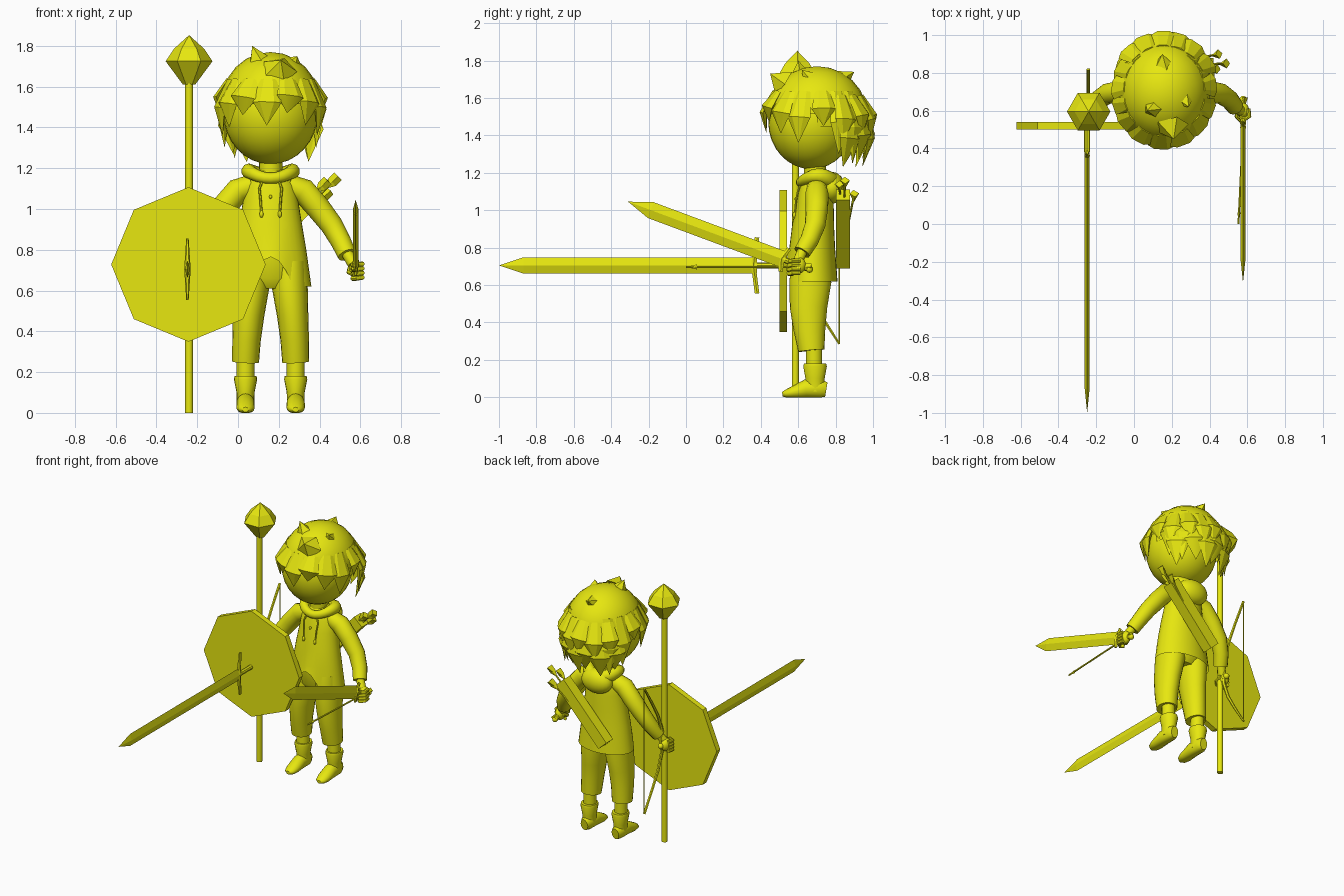
import bpy
import bmesh
import math
import random
from mathutils import Vector, Matrix

random.seed(4)
default_cube = bpy.data.objects.get("Cube")
if default_cube:
    bpy.data.objects.remove(default_cube, do_unlink=True)

yellow = bpy.data.materials.new("yellow")
yellow.use_nodes = True
yellow.diffuse_color = (0.8, 0.8, 0.005, 1)
yellow.node_tree.nodes["Principled BSDF"].inputs["Base Color"].default_value = yellow.diffuse_color

BODY_X = 0.16
AXIS_X, AXIS_Y, AXIS_Z = Vector((1, 0, 0)), Vector((0, 1, 0)), Vector((0, 0, 1))


def finish(name, bm, smooth_angle=40):
    """Turn a bmesh into a named, shaded object."""
    bmesh.ops.remove_doubles(bm, verts=bm.verts, dist=0.0002)
    bmesh.ops.recalc_face_normals(bm, faces=bm.faces)
    mesh = bpy.data.meshes.new(name)
    bm.to_mesh(mesh)
    bm.free()
    mesh.materials.append(yellow)
    obj = bpy.data.objects.new(name, mesh)
    bpy.context.collection.objects.link(obj)
    if smooth_angle:
        bpy.ops.object.select_all(action="DESELECT")
        obj.select_set(True)
        bpy.context.view_layer.objects.active = obj
        bpy.ops.object.shade_smooth_by_angle(angle=math.radians(smooth_angle))
    return obj


def loft(name, stations, sides=16, ref=AXIS_X, closed=False, capped=True, angle=40, adjust=None):
    """Skin elliptical rings; a station is (centre, radius along ref, other radius)."""
    bm = bmesh.new()
    centres = [Vector(station[0]) for station in stations]
    count = len(centres)
    rings = []
    for i, (_, wide, deep) in enumerate(stations):
        if closed:
            tangent = centres[(i + 1) % count] - centres[i - 1]
        else:
            tangent = centres[min(i + 1, count - 1)] - centres[max(i - 1, 0)]
        tangent.normalize()
        u = (ref - tangent * ref.dot(tangent)).normalized()
        v = tangent.cross(u)
        ring = []
        for k in range(sides):
            turn = math.tau * k / sides
            ring.append(bm.verts.new(centres[i] + u * wide * math.cos(turn) + v * deep * math.sin(turn)))
        rings.append(ring)
    for i in range(count if closed else count - 1):
        low, high = rings[i], rings[(i + 1) % count]
        for k in range(sides):
            n = (k + 1) % sides
            bm.faces.new((low[k], low[n], high[n], high[k]))
    if capped and not closed:
        bm.faces.new(rings[0])
        bm.faces.new(rings[-1])
    if adjust:
        adjust(rings)
    return finish(name, bm, angle)


def tube(name, points, radius, sides=8, ref=AXIS_X):
    return loft(name, [(p, radius, radius) for p in points], sides, ref)


def ellipsoid(name, centre, radii, segments=32, keep=None):
    bm = bmesh.new()
    bmesh.ops.create_uvsphere(bm, u_segments=segments, v_segments=segments // 2, radius=1)
    if keep:
        doomed = [f for f in bm.faces if not keep(f.calc_center_median())]
        bmesh.ops.delete(bm, geom=doomed, context="FACES")
    bmesh.ops.transform(bm, matrix=Matrix.Translation(centre) @ Matrix.Diagonal((*radii, 1)), verts=bm.verts)
    return finish(name, bm)


# Head and neck
ellipsoid("head", (BODY_X, 0.67, 1.47), (0.232, 0.23, 0.25))
tube("neck", [(BODY_X, 0.69, 1.12), (BODY_X, 0.69, 1.3)], 0.058, 16)

# Hair cap, lower at the back than at the brow
HAIR = Vector((BODY_X, 0.7, 1.515))
ellipsoid("hair_cap", HAIR, (0.243, 0.268, 0.255), 24, lambda c: c.z > 0.05 - 0.6 * max(c.y + 0.25, 0))


def hair_lock(azimuth, tip_z, reach, width, root=0.5):
    """Flat pointed lock; azimuth is measured from the face toward +x."""
    a = math.radians(azimuth)
    out = Vector((0.245 * math.sin(a), -0.27 * math.cos(a), 0))
    side = AXIS_Z.cross(out).normalized()
    top = HAIR + out * math.cos(root) * 0.96 + AXIS_Z * 0.25 * math.sin(root)
    tip = HAIR + out * reach
    tip += side * random.uniform(-0.03, 0.03)
    tip.z = tip_z
    bend = top.lerp(tip, 0.5) + out * 0.14
    loft("hair_lock", [(top, width * 0.6, 0.012), (bend, width, 0.022), (tip, 0, 0)], 6, side, angle=25)


# Fringe, then side locks, then the layered back
for azimuth, tip_z in ((-52, 1.4), (-28, 1.46), (-3, 1.41), (24, 1.47), (50, 1.41)):
    hair_lock(azimuth, tip_z, 1.0, 0.07)
for sign in (-1, 1):
    for azimuth, tip_z in ((72, 1.36), (97, 1.45), (118, 1.3), (138, 1.25)):
        hair_lock(sign * azimuth, tip_z, 1.0, 0.065)
for i in range(6):
    azimuth = 130 + 20 * i
    hair_lock(azimuth, 1.23 + 0.04 * (i % 2), 0.9, 0.075, 0.1)
    hair_lock(azimuth - 8, 1.36 + 0.04 * (i % 2), 1.08, 0.065, 0.4)

# Tufts rising from the crown
for x, y, tip in ((0.12, 0.62, (0.07, 0.6, 1.8)), (0.2, 0.52, (0.21, 0.45, 1.73)),
                  (0.25, 0.68, (0.29, 0.62, 1.75)), (0.16, 0.8, (0.15, 0.9, 1.74))):
    loft("crown_tuft", [((x, y, 1.68), 0.09, 0.08), (tip, 0, 0)], 5, angle=0)


# Hooded coat with an arched opening at the front hem
def arch_hem(rings):
    for vert in rings[0]:
        if vert.co.y < 0.67:
            vert.co.z += 0.145 * max(0, 1 - ((vert.co.x - BODY_X) / 0.11) ** 2)


coat_profile = ((0.62, 0.2, 0.135, 0.675), (0.8, 0.175, 0.122, 0.675), (0.92, 0.155, 0.112, 0.68),
                (1.03, 0.137, 0.1, 0.69), (1.11, 0.125, 0.09, 0.695), (1.16, 0.095, 0.08, 0.7),
                (1.2, 0.055, 0.055, 0.7))
loft("coat", [((BODY_X, y, z), wide, deep) for z, wide, deep, y in coat_profile], 32,
     capped=False, adjust=arch_hem)

# Hood collar, thicker and lower behind, with its pouch
collar = []
for i in range(24):
    turn = math.tau * i / 24
    back = 0.5 - 0.5 * math.cos(turn)
    centre = (BODY_X + 0.108 * math.sin(turn), 0.7 - 0.085 * math.cos(turn), 1.15 + 0.035 * math.sin(turn) ** 2)
    collar.append((centre, 0.028 + 0.02 * back, 0.028 + 0.015 * back))
loft("hood_collar", collar, 10, AXIS_Z, closed=True)
ellipsoid("hood_pouch", (BODY_X, 0.78, 1.12), (0.115, 0.07, 0.085), 24)

# Trousers seat
loft("trouser_seat", [((BODY_X, 0.67, z), wide, deep) for z, wide, deep in
                      ((0.61, 0.1, 0.07), (0.66, 0.155, 0.105), (0.8, 0.155, 0.105))], 24)

leg_profile = ((0.74, 0.09, 0.085, 0.1, 0.67), (0.62, 0.094, 0.088, 0.112, 0.665),
               (0.48, 0.108, 0.077, 0.1, 0.655), (0.36, 0.118, 0.07, 0.085, 0.66), (0.25, 0.123, 0.066, 0.07, 0.67))
shaft_profile = ((0.03, 0.043, 0.05), (0.1, 0.044, 0.052), (0.165, 0.057, 0.064), (0.18, 0.054, 0.06))
foot_profile = ((0.75, 0.04, 0.028, 0.04), (0.72, 0.045, 0.043, 0.05), (0.64, 0.045, 0.045, 0.05),
                (0.57, 0.026, 0.045, 0.032), (0.53, 0.018, 0.034, 0.02), (0.515, 0.016, 0.015, 0.012))
sleeve_path = ((0.09, 0.7, 1.115, 0.055), (0.16, 0.7, 1.09, 0.062), (0.23, 0.7, 1.01, 0.06),
               (0.3, 0.69, 0.92, 0.055), (0.345, 0.66, 0.84, 0.05), (0.375, 0.62, 0.775, 0.046))


def flatten_sole(rings):
    for vert in (v for ring in rings for v in ring):
        vert.co.z = max(vert.co.z, 0)


# Limbs, drawstrings and hands, built once per side
for side_name, sign in (("left", 1), ("right", -1)):
    def at(offset, y, z):
        return Vector((BODY_X + sign * offset, y, z))

    loft(side_name + "_trouser_leg", [(at(off, y, z), wide, deep) for z, off, wide, deep, y in leg_profile], 20)
    tube(side_name + "_shin", [at(0.123, 0.685, 0.28), at(0.123, 0.685, 0.15)], 0.044, 14)
    loft(side_name + "_boot_shaft", [(at(0.123, 0.69, z), wide, deep) for z, wide, deep in shaft_profile], 18)
    loft(side_name + "_boot_foot", [(at(0.123, y, z), wide, deep) for y, z, wide, deep in foot_profile], 16,
         adjust=flatten_sole)
    loft(side_name + "_sleeve", [(at(off, y, z), r, r) for off, y, z, r in sleeve_path], 16, AXIS_Y)
    tube(side_name + "_wrist", [at(0.365, 0.63, 0.8), at(0.405, 0.6, 0.73)], 0.028, 12, AXIS_Y)
    ellipsoid(side_name + "_palm", at(0.418, 0.6, 0.705), (0.033, 0.042, 0.045), 14)
    for i in range(4):
        height = 0.665 + 0.022 * i
        tube(side_name + "_finger", [at(0.445, 0.61, height), at(0.45, 0.57, height),
                                     at(0.42, 0.55, height - 0.005), at(0.4, 0.57, height - 0.005)], 0.012, 8, AXIS_Z)
    tube(side_name + "_thumb", [at(0.39, 0.61, 0.71), at(0.385, 0.57, 0.69), at(0.41, 0.545, 0.68)], 0.013, 8, AXIS_Z)
    tube(side_name + "_drawstring", [at(0.04, 0.612, 1.14), at(0.055, 0.598, 1.1),
                                     at(0.05, 0.588, 1.05), at(0.045, 0.582, 0.98)], 0.006, 6)
    ellipsoid(side_name + "_drawstring_bead", at(0.045, 0.579, 0.975), (0.01, 0.01, 0.018), 10)
ellipsoid("coat_button", (BODY_X, 0.59, 1.06), (0.008, 0.01, 0.01), 10)


def sword(name, pommel, tip, guard_at, guard_half, blade_half):
    """Diamond-section blade with a swept crossguard and round grip."""
    pommel, tip = Vector(pommel), Vector(tip)
    along = (tip - pommel).normalized()
    up = along.cross(AXIS_X).normalized()
    guard = pommel + along * guard_at
    shoulder = tip - along * 0.13
    loft(name + "_blade", [(guard, 0.013, blade_half), (shoulder, 0.013, blade_half), (tip, 0, 0)], 4, angle=0)
    tube(name + "_grip", [pommel, guard], 0.016)
    ellipsoid(name + "_pommel", pommel, (0.02, 0.02, 0.02), 10)
    loft(name + "_guard", [(guard + up * guard_half * t + along * 0.02 * (1 - abs(t)), 0.016 - 0.01 * abs(t), 0.014)
                           for t in (-1, -0.5, 0, 0.5, 1)], 6, angle=0)


sword("long_sword", (-0.248, 0.64, 0.705), (-0.248, -1, 0.705), 0.26, 0.15, 0.043)
sword("short_sword", (0.578, 0.66, 0.685), (0.577, -0.31, 1.046), 0.14, 0.065, 0.045)

# Octagonal shield standing on a corner
loft("shield", [((-0.243, y, 0.728), 0.379, 0.379) for y in (0.5, 0.54)], 8, angle=0)

# Staff with a faceted crystal
tube("staff_pole", [(-0.24, 0.585, 0), (-0.24, 0.585, 1.63)], 0.02, 10)
loft("staff_crystal", [((-0.24, 0.595, z), r, r) for z, r in
                       ((1.61, 0.03), (1.725, 0.115), (1.785, 0.075), (1.853, 0))], 6, AXIS_X, angle=0)

# Bow held upright, with its string behind
bow_shape = ((-0.45, 0.82), (-0.31, 0.73), (-0.2, 0.665), (-0.08, 0.62), (0, 0.625),
             (0.08, 0.62), (0.2, 0.665), (0.31, 0.73), (0.45, 0.82))
loft("bow_limbs", [((-0.242, y, 0.735 + rise), 0.01, 0.016 - 0.022 * abs(rise)) for rise, y in bow_shape], 6)
tube("bow_string", [(-0.242, 0.82, 0.285), (-0.242, 0.82, 1.185)], 0.004, 6)


# Arrows: one in hand, three in the quiver
def arrow(name, nock, tip, head_size, fletch_size):
    nock, tip = Vector(nock), Vector(tip)
    along = (tip - nock).normalized()
    tube(name + "_shaft", [nock, tip], 0.006, 6, AXIS_Z)
    loft(name + "_head", [(tip - along * 0.06, head_size, 0.008), (tip, 0, 0)], 4, AXIS_Z, angle=0)
    loft(name + "_fletching", [(nock, fletch_size, fletch_size), (nock + along * 0.04, fletch_size, 0.006),
                               (nock + along * 0.075, 0.006, 0.006)], 4, AXIS_Z, angle=0)


arrow("hand_arrow", (0.585, 0.67, 0.697), (0.553, 0, 0.697), 0.014, 0.018)
for x, y, z in ((0.49, 0.85, 1.16), (0.45, 0.9, 1.09), (0.44, 0.82, 1.14)):
    arrow("quiver_arrow", (x, y, z), (x - 0.3, 0.84, z - 0.3), 0.01, 0.026)

# Quiver slung diagonally across the back
quiver = bmesh.new()
bmesh.ops.create_cube(quiver, size=1)
placing = Matrix.Translation((0.22, 0.84, 0.9)) @ Matrix.Rotation(math.radians(43), 4, "Y")
bmesh.ops.transform(quiver, matrix=placing @ Matrix.Diagonal((0.085, 0.075, 0.5, 1)), verts=quiver.verts)
finish("quiver", quiver, 0)
